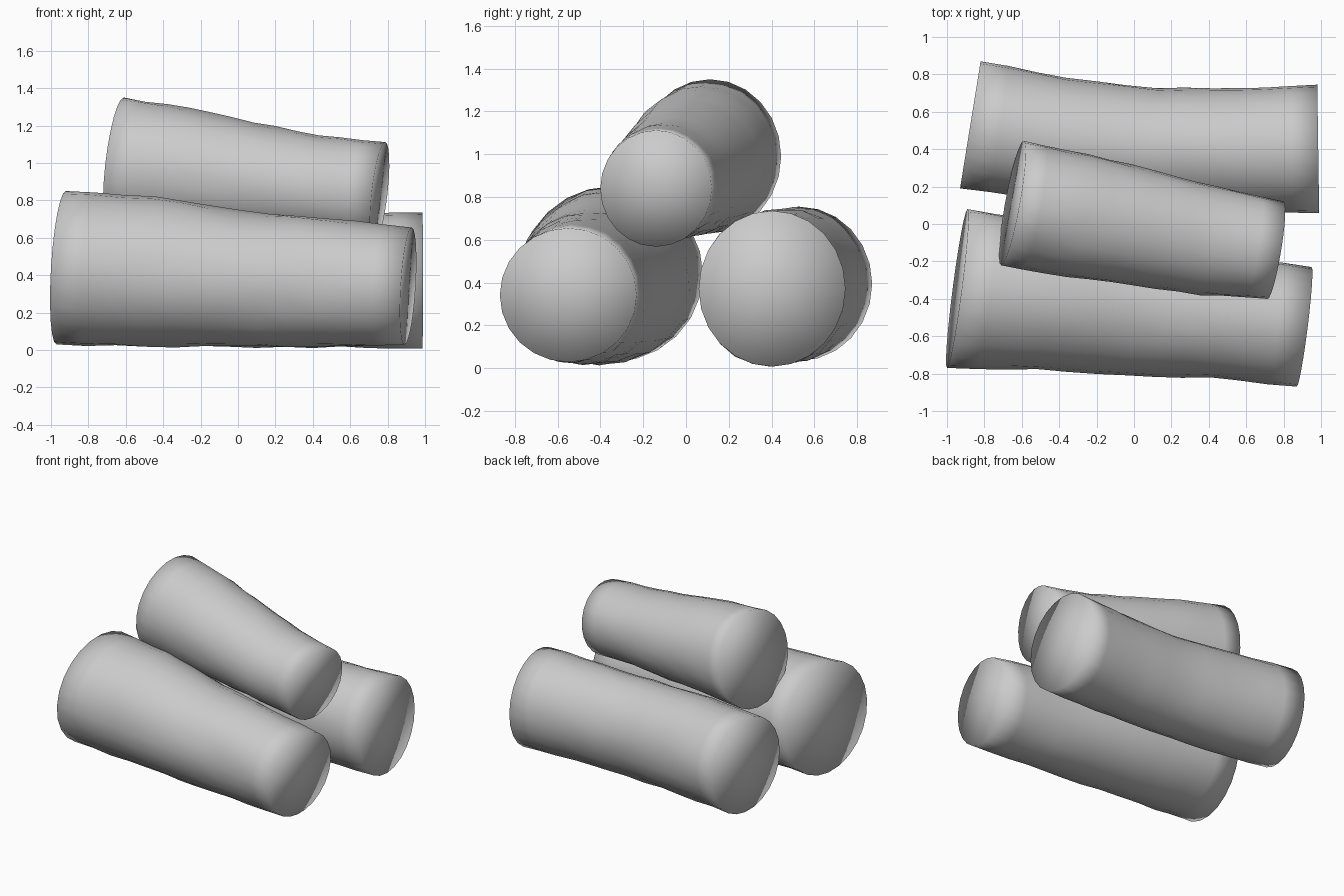
import bpy, random
from mathutils import Vector

if "Cube" in bpy.data.objects:
    bpy.data.objects.remove(bpy.data.objects["Cube"])

SIDES, RINGS = 24, 13


def lerp_stations(stations, t):
    f = t * (len(stations) - 1)
    i = min(int(f), len(stations) - 2)
    f -= i
    return [a + (b - a) * f for a, b in zip(stations[i], stations[i + 1])]


def log(name, stations, u_ends, v_tilt, seed):
    """stations: x, y, z, half width, half height; u_ends: sideways direction at each end."""
    from math import sin, cos, pi
    rnd = random.Random(seed)
    verts, faces = [], []
    flow = [0.0] * SIDES
    for r in range(RINGS):
        t = r / (RINGS - 1)
        x, y, z, ry, rz = lerp_stations(stations, t)
        u = Vector((*u_ends[0], 0)).normalized().lerp(Vector((*u_ends[1], 0)).normalized(), t)
        v = Vector((v_tilt, 0, 1))
        inner = 0 < r < RINGS - 1
        for s in range(SIDES):
            a = 2 * pi * s / SIDES
            k = 1 + (rnd.uniform(-0.013, 0.013) if inner else 0)
            verts.append(Vector((x, y, z)) + u * (cos(a) * ry * k) + v * (sin(a) * rz * k))
    for r in range(RINGS - 1):
        for s in range(SIDES):
            n = (s + 1) % SIDES
            faces.append((r * SIDES + s, r * SIDES + n,
                          (r + 1) * SIDES + n, (r + 1) * SIDES + s))
    # flat sawn ends
    last = (RINGS - 1) * SIDES
    for base, st, flip in ((0, stations[0], True), (last, stations[-1], False)):
        c = len(verts)
        verts.append(Vector(st[:3]))
        for s in range(SIDES):
            a, b = base + s, base + (s + 1) % SIDES
            faces.append((c, b, a) if flip else (c, a, b))
    me = bpy.data.meshes.new(name)
    me.from_pydata(verts, [], faces)
    import bmesh
    bm = bmesh.new()
    bm.from_mesh(me)
    bmesh.ops.recalc_face_normals(bm, faces=bm.faces)
    bm.to_mesh(me)
    bm.free()
    me.shade_smooth()
    ob = bpy.data.objects.new(name, me)
    bpy.context.collection.objects.link(ob)
    return ob


# lower log at the front
log("front_log", [(-0.945, -0.345, 0.44, 0.428, 0.41), (-0.47, -0.385, 0.42, 0.397, 0.402),
                  (0.0, -0.445, 0.382, 0.37, 0.363), (0.45, -0.495, 0.362, 0.33, 0.343),
                  (0.91, -0.55, 0.342, 0.322, 0.313)],
    [(0.11, 0.85), (0.08, 0.64)], 0.06, 1)

# lower log at the back
log("back_log", [(-0.875, 0.53, 0.395, 0.344, 0.36), (-0.4, 0.455, 0.385, 0.33, 0.362),
                 (0.1, 0.405, 0.37, 0.322, 0.355), (0.55, 0.395, 0.37, 0.333, 0.355),
                 (0.985, 0.402, 0.372, 0.343, 0.364)],
    [(0.11, 0.68), (-0.01, 0.685)], 0.0, 2)

# log resting on top
log("top_log", [(-0.65, 0.112, 0.99, 0.338, 0.36), (-0.3, 0.045, 0.96, 0.332, 0.335),
                (0.05, -0.02, 0.915, 0.312, 0.305), (0.4, -0.09, 0.875, 0.292, 0.275),
                (0.757, -0.14, 0.84, 0.264, 0.272)],
    [(0.12, 0.665), (0.085, 0.52)], 0.11, 3)
